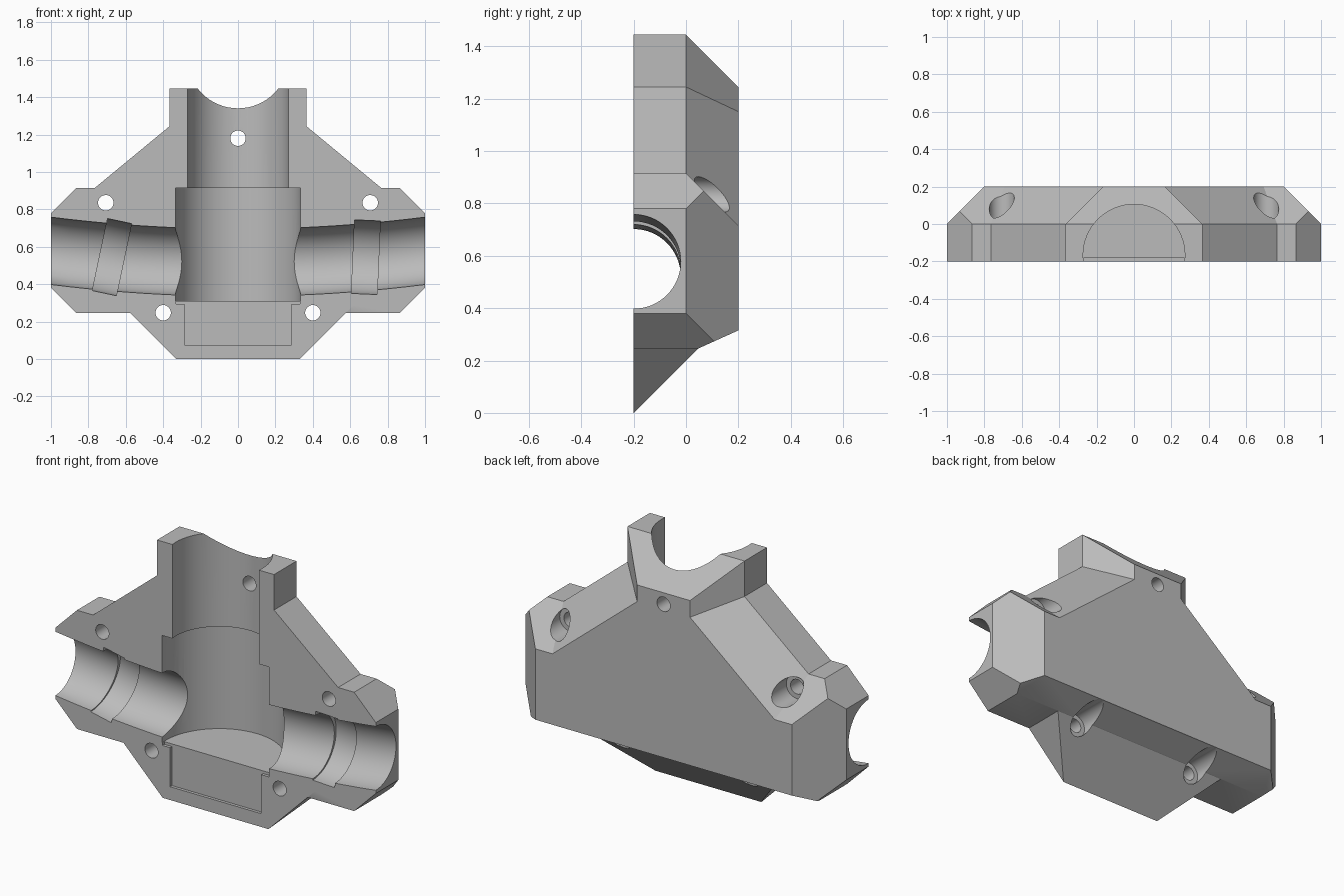
import bpy, bmesh, math
from mathutils import Vector, Matrix

old = bpy.data.objects.get("Cube")
if old:
    bpy.data.objects.remove(old, do_unlink=True)

gray = bpy.data.materials.new("plain gray")
gray.use_nodes = True
color = (0.5, 0.5, 0.5, 1)
gray.diffuse_color = color
gray.node_tree.nodes["Principled BSDF"].inputs["Base Color"].default_value = color


def finish(name, bm):
    bmesh.ops.recalc_face_normals(bm, faces=bm.faces[:])
    mesh = bpy.data.meshes.new(name)
    bm.to_mesh(mesh)
    bm.free()
    obj = bpy.data.objects.new(name, mesh)
    bpy.context.collection.objects.link(obj)
    mesh.materials.append(gray)
    return obj


def box(bm, lo, hi):
    lo, hi = Vector(lo), Vector(hi)
    m = Matrix.Translation((lo + hi) / 2) @ Matrix.Diagonal((*(hi - lo), 1))
    bmesh.ops.create_cube(bm, size=1, matrix=m)


def slice_off(bm, point, normal):
    cut = bmesh.ops.bisect_plane(bm, geom=bm.verts[:] + bm.edges[:] + bm.faces[:],
                                 plane_co=point, plane_no=normal, clear_outer=True)
    edges = [e for e in cut["geom_cut"] if isinstance(e, bmesh.types.BMEdge)]
    if edges:
        bmesh.ops.holes_fill(bm, edges=[e for e in bm.edges if e.is_boundary], sides=0)


def chamfered(name, lo, hi, planes):
    """Box trimmed by planes; planes leaning in x are mirrored."""
    bm = bmesh.new()
    box(bm, lo, hi)
    for point, n in planes:
        slice_off(bm, point, n)
        if n[0]:
            slice_off(bm, (-point[0], point[1], point[2]), (-n[0], n[1], n[2]))
    return finish(name, bm)


def cylinder(name, start, end, radius, bend=0):
    start, end = Vector(start), Vector(end)
    axis = end - start
    m = Matrix.Translation((start + end) / 2) @ axis.to_track_quat("Z", "Y").to_matrix().to_4x4()
    bm = bmesh.new()
    bmesh.ops.create_cone(bm, cap_ends=True, segments=64, radius1=radius, radius2=radius,
                          depth=axis.length, matrix=m)
    if bend:
        for i in range(-10, 11):
            bmesh.ops.bisect_plane(bm, geom=bm.verts[:] + bm.edges[:] + bm.faces[:],
                                   plane_co=(i / 10, 0, 0), plane_no=(1, 0, 0))
        for v in bm.verts:
            v.co.z += bend * v.co.x ** 2
    return finish(name, bm)


def combine(body, tool, operation):
    mod = body.modifiers.new("combine", "BOOLEAN")
    mod.operation, mod.object, mod.solver = operation, tool, "EXACT"
    bpy.context.view_layer.objects.active = body
    bpy.ops.object.modifier_apply(modifier=mod.name)
    bpy.data.objects.remove(tool, do_unlink=True)


F, B = -0.2, 0.2
# Planes shared by the ears and the sloped shoulders
sides = [((1, 0, 0), (1, 1, 0)),
         ((1, 0, 0.78), (1, 0, 1)),
         ((1, 0, 0.38), (1, 0, -1)),
         ((0, 0.045, 0.245), (0, 0.07, -0.155))]

# Solid half shell
body = chamfered("housing_half", (-1, F, 0.245), (1, B, 0.915),
                 sides + [((0, 0, 0.915), (0, 1, 1))])
slope = Vector((0.33, 0, 0.4)).normalized()
shoulders = chamfered("shoulders", (-1, F, 0.245), (1, B, 1.445),
                      sides + [((0.765, 0, 0.915), slope),
                               ((0.765, 0, 0.915), slope + Vector((0, 1, 0))),
                               ((0, 0, 1.445), (0, 1, 1))])
neck = chamfered("neck", (-0.365, F, 0.6), (0.365, B, 1.445),
                 [((0.365, 0, 0), (1, 1, 0)), ((0, 0, 1.445), (0, 1, 1))])
foot = chamfered("foot", (-0.7, F, 0), (0.7, B, 0.29),
                 [((0.33, 0, 0), (1, 0, -1)), ((0, F, 0), (0, 1, -1))])
for part in (shoulders, neck, foot):
    combine(body, part, "UNION")

# Upright bore, narrower in the neck
C = -0.167
cutters = [cylinder("neck_bore", (0, C, 0.8), (0, C, 1.6), 0.272),
           cylinder("main_bore", (0, C, 0.31), (0, C, 0.915), 0.335)]

# Curved cross tube with two seal grooves
cutters += [cylinder("cross_tube", (-1.1, F, 0.515), (1.1, F, 0.515), 0.18, 0.063),
            cylinder("left_groove", (0.615, F, 0.547), (0.752, F, 0.541), 0.197),
            cylinder("right_groove", (-0.61, F, 0.531), (-0.738, F, 0.558), 0.197)]

# Shallow pocket below the bore, with small corner notches
bm = bmesh.new()
box(bm, (-0.285, -0.3, 0.075), (0.285, -0.183, 0.33))
cutters.append(finish("pocket", bm))
for s in (-1, 1):
    bm = bmesh.new()
    x = sorted((s * 0.27, s * 0.332))
    box(bm, (x[0], -0.3, 0.295), (x[1], -0.183, 0.33))
    cutters.append(finish("notch", bm))

# Screw holes and counterbores
cutters.append(cylinder("top_hole", (0, -0.4, 1.18), (0, 0.4, 1.18), 0.041))
for s in (-1, 1):
    for x, z, floor in ((0.707, 0.835, 0.02), (0.4, 0.247, -0.02)):
        cutters.append(cylinder("screw_hole", (s * x, -0.4, z), (s * x, 0.4, z), 0.041))
        cutters.append(cylinder("counterbore", (s * x, floor, z), (s * x, 0.4, z), 0.067))
for tool in cutters:
    combine(body, tool, "DIFFERENCE")

# Smooth bores, crisp edges
bpy.ops.object.select_all(action="DESELECT")
body.select_set(True)
bpy.context.view_layer.objects.active = body
bpy.ops.object.shade_smooth_by_angle(angle=math.radians(25))
